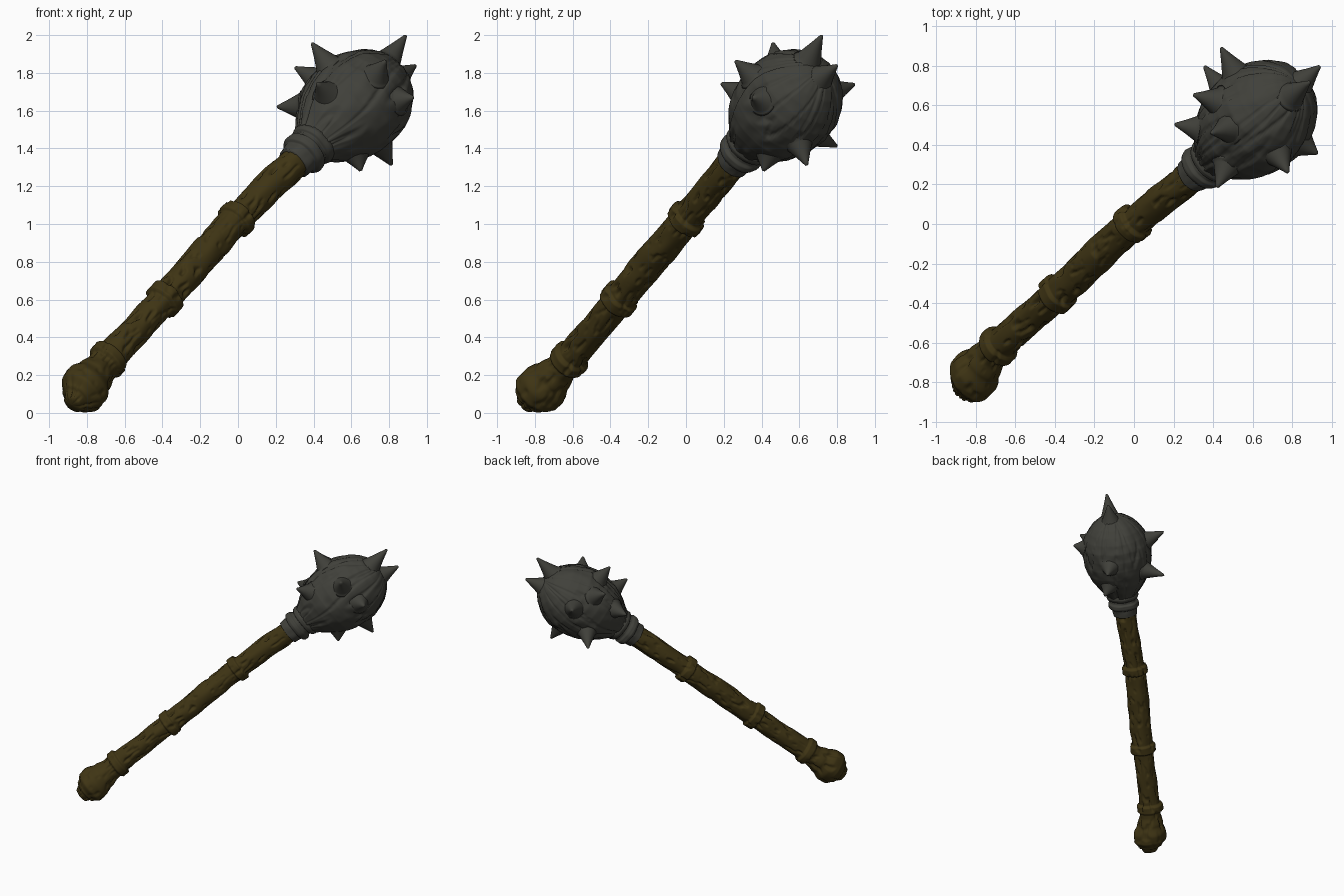
import bpy, bmesh, math
from mathutils import Vector, noise

if "Cube" in bpy.data.objects:
    bpy.data.objects.remove(bpy.data.objects["Cube"])


def material(name, rgb):
    m = bpy.data.materials.new(name)
    m.diffuse_color = (*rgb, 1)
    m.use_nodes = True
    m.node_tree.nodes["Principled BSDF"].inputs["Base Color"].default_value = m.diffuse_color
    return m


WOOD = material("dark wood", (0.050, 0.035, 0.007))
IRON = material("dark iron", (0.052, 0.052, 0.043))

# Slightly bent spine of the club: distance along it, point
SPINE = [(0.0, (-0.815, -0.772, 0.125)), (0.23, (-0.69, -0.62, 0.28)),
         (0.73, (-0.39, -0.355, 0.60)), (1.42, (-0.01, 0.0, 1.025)),
         (2.0, (0.355, 0.292, 1.38)), (2.45, (0.62, 0.53, 1.63))]
AXIS = Vector((0.584, 0.531, 0.612)).normalized()
SIDE = AXIS.cross(Vector((0, 0, 1))).normalized()
UP = SIDE.cross(AXIS)


def spine(s):
    i = 0
    while i < len(SPINE) - 2 and s > SPINE[i + 1][0]:
        i += 1
    (s0, p0), (s1, p1) = SPINE[i], SPINE[i + 1]
    return Vector(p0).lerp(Vector(p1), (s - s0) / (s1 - s0))


def make_object(name, bm, mat):
    bmesh.ops.recalc_face_normals(bm, faces=bm.faces)
    me = bpy.data.meshes.new(name)
    bm.to_mesh(me)
    bm.free()
    me.materials.append(mat)
    for p in me.polygons:
        p.use_smooth = True
    ob = bpy.data.objects.new(name, me)
    bpy.context.collection.objects.link(ob)
    return ob


def smooth_radius(profile, s):
    for (s0, r0), (s1, r1) in zip(profile, profile[1:]):
        if s <= s1:
            t = (s - s0) / (s1 - s0)
            return r0 + (r1 - r0) * t * t * (3 - 2 * t) if profile is HANDLE else r0 + (r1 - r0) * t
    return profile[-1][1]


def lathe(name, profile, mat, steps, sides, rough):
    """Turned shape along the spine with a carved surface."""
    bm = bmesh.new()
    a, b = profile[0][0], profile[-1][0]
    rings = []
    for i in range(steps + 1):
        s = a + (b - a) * i / steps
        r = smooth_radius(profile, s)
        ring = []
        for j in range(sides):
            t = 2 * math.pi * j / sides
            rr = max(0.002, r + rough(t, s) * min(1, r / 0.06))
            ring.append(bm.verts.new(spine(s) + rr * (math.cos(t) * SIDE + math.sin(t) * UP)))
        rings.append(ring)
    for u, v in zip(rings, rings[1:]):
        for j in range(sides):
            k = (j + 1) % sides
            bm.faces.new((u[j], u[k], v[k], v[j]))
    bm.faces.new(rings[0])
    bm.faces.new(rings[-1])
    return make_object(name, bm, mat)


def bark(t, s):
    n = noise.noise(Vector((math.cos(t) * 3, math.sin(t) * 3, s * 14)))
    m = noise.noise(Vector((math.cos(t) * 1.5 + 9, math.sin(t) * 1.5, s * 7)))
    return -0.035 * max(0, n - 0.15) + 0.008 * m


def grooves(t, s):
    w = t + 0.35 * s
    n = noise.noise(Vector((math.cos(w) * 3.2, math.sin(w) * 3.2, s * 1.6)))
    m = noise.noise(Vector((math.cos(t) * 4, math.sin(t) * 4, s * 12)))
    return -0.012 * max(0, 1 - abs(n) * 9) + 0.007 * m


def hammered(t, s):
    return 0.006 * noise.noise(Vector((math.cos(t) * 2, math.sin(t) * 2, s * 15)))


# Wooden handle with knobbed pommel and three raised bands
HANDLE = [(-0.125, 0.0), (-0.115, 0.055), (-0.085, 0.07), (-0.07, 0.095), (-0.02, 0.13),
          (0.03, 0.132), (0.10, 0.105), (0.17, 0.086), (0.195, 0.086), (0.21, 0.104),
          (0.255, 0.104), (0.27, 0.082), (0.69, 0.080), (0.705, 0.102), (0.76, 0.102),
          (0.775, 0.084), (1.10, 0.088), (1.385, 0.082), (1.40, 0.102), (1.45, 0.102),
          (1.465, 0.080), (1.75, 0.083), (2.0, 0.083)]
lathe("handle", HANDLE, WOOD, 360, 72, bark)

# Iron collar of stacked rings
COLLAR = [(1.90, 0.07), (1.902, 0.093), (1.96, 0.098), (1.968, 0.116), (1.985, 0.123),
          (2.01, 0.121), (2.022, 0.108), (2.04, 0.106), (2.05, 0.122), (2.07, 0.128),
          (2.09, 0.124), (2.11, 0.10)]
lathe("collar", COLLAR, IRON, 60, 64, hammered)

# Egg-shaped iron head with long grooves
HEAD = [(2.06, 0.11), (2.10, 0.135), (2.16, 0.18), (2.23, 0.222), (2.31, 0.255), (2.39, 0.272),
        (2.47, 0.277), (2.55, 0.268), (2.62, 0.245), (2.68, 0.212), (2.73, 0.172), (2.77, 0.125),
        (2.795, 0.075), (2.805, 0.0)]
head = lathe("head", HEAD, IRON, 110, 160, grooves)

# Spikes stand on the head surface and point at these tips
TIPS = [(0.89, 0.72, 2.0), (0.39, 0.46, 1.96), (0.30, 0.655, 1.83), (0.205, 0.505, 1.62),
        (0.93, 0.355, 1.67), (0.942, 0.80, 1.84), (0.815, 0.64, 1.31), (0.65, 0.41, 1.28),
        (0.44, 0.895, 1.74), (0.355, 0.80, 1.41), (0.42, 0.185, 1.745), (0.78, 0.26, 1.865)]
SPIKE = [(-0.04, 0.085), (0.0, 0.074), (0.12, 0.064), (0.5, 0.038), (0.85, 0.016), (0.97, 0.009), (1.0, 0.0)]
bm = bmesh.new()
for tip in TIPS:
    tip = Vector(tip)
    hit, base, normal, index = head.closest_point_on_mesh(tip)
    base = base.lerp(spine(2.42), 0.06)
    d = tip - base
    u = d.normalized().orthogonal().normalized()
    v = d.normalized().cross(u)
    prev = None
    for f, r in SPIKE:
        ring = [bm.verts.new(base + d * f + max(r, 0.001) * (
            math.cos(k * math.pi / 12) * u + math.sin(k * math.pi / 12) * v)) for k in range(24)]
        if prev:
            for k in range(24):
                bm.faces.new((prev[k], prev[(k + 1) % 24], ring[(k + 1) % 24], ring[k]))
        else:
            bm.faces.new(ring)
        prev = ring
    bm.faces.new(prev)
make_object("spikes", bm, IRON)
